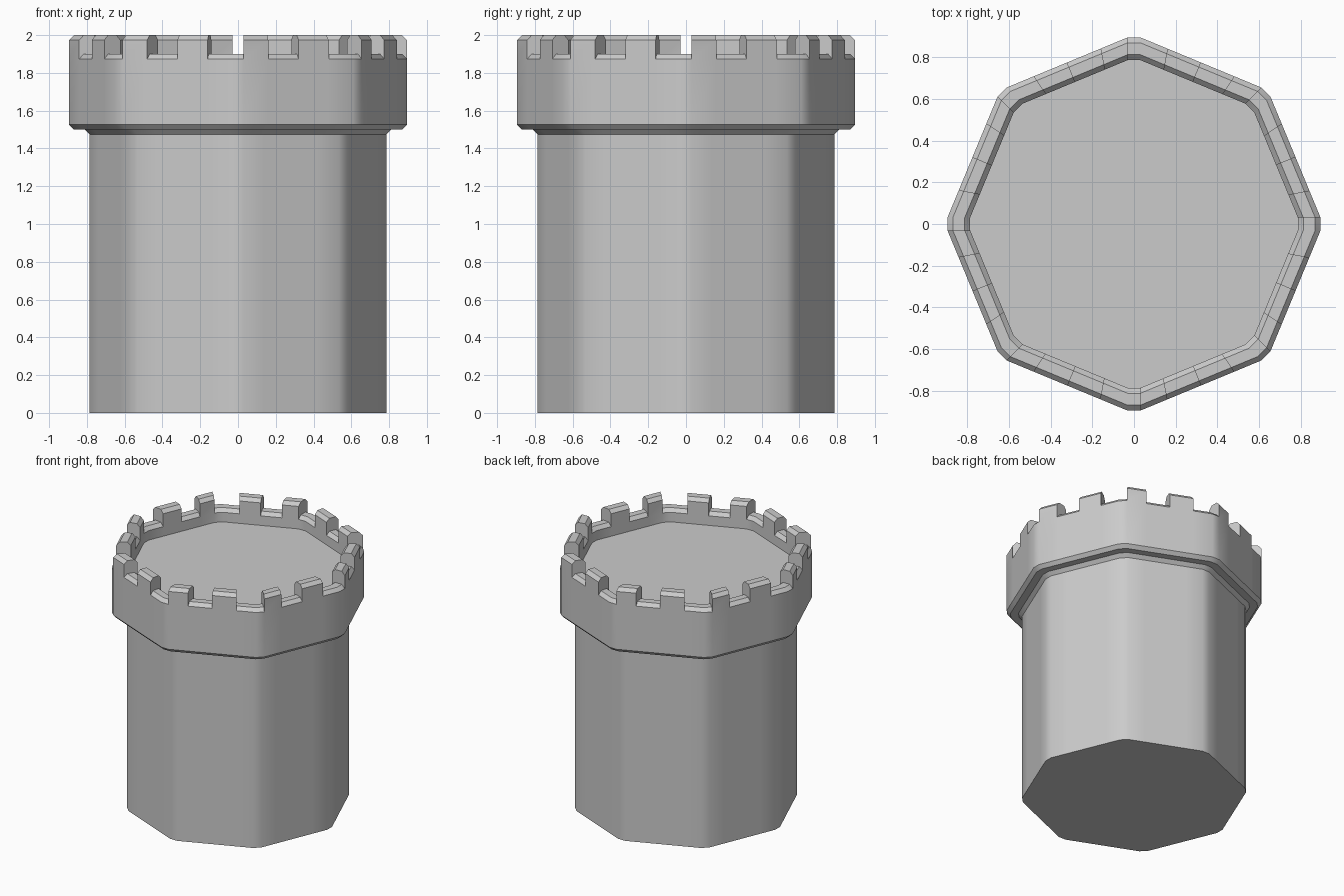
import bpy, bmesh, math
from mathutils import Vector

if "Cube" in bpy.data.objects:
    bpy.data.objects.remove(bpy.data.objects["Cube"])

SIDES, CHAMFER = 8, 0.03
OUT, IN, B = 0.907, 0.798, 0.026      # head radius, shaft radius, edge bevel
STEP = 2 * math.pi / SIDES
HIGH, LOW, FLOOR = 2.0, 1.9, 1.8      # merlon top, notch bottom, roof floor


def corner(i, r, side):
    """Chamfered octagon corner, side -1 / +1 of the corner."""
    a = i * STEP
    d = r - CHAMFER * math.tan(STEP / 2)
    return Vector((d * math.cos(a) - side * CHAMFER * math.sin(a),
                   d * math.sin(a) + side * CHAMFER * math.cos(a), 0))


def point(col, r, z):
    """Column 0-4 of each side: chamfer end, three quarter points, next chamfer."""
    i, k = divmod(col % (SIDES * 5), 5)
    if k == 0:
        p = corner(i, r, 1)
    elif k == 4:
        p = corner(i + 1, r, -1)
    else:
        a, b = i * STEP, (i + 1) * STEP
        p0 = Vector((math.cos(a), math.sin(a), 0)) * r
        p1 = Vector((math.cos(b), math.sin(b), 0)) * r
        p = p0.lerp(p1, k / 4)
    return (p.x, p.y, z)


def crest(h):
    """Bevelled rim section, outside to inside."""
    return [(OUT, h - B), (OUT - B, h), (IN + B, h), (IN, h - B)]


def top_of(col):
    return HIGH if col % 5 in (0, 2) else LOW


bm = bmesh.new()


def face(pts):
    bm.faces.new([bm.verts.new(p) for p in pts])


# Shaft, flared head and rim, swept around the octagon
base = [(IN, 0), (IN, 1.5 - B), (IN + B, 1.5), (OUT - B, 1.5),
        (OUT, 1.5 + B), (OUT, LOW - B)]
N = SIDES * 5
for c in range(N):
    h = top_of(c)
    rim = crest(h)
    if h == LOW:
        prof = base[:-1] + rim + [(IN, FLOOR)]
    else:
        prof = base + rim + [(IN, LOW - B), (IN, FLOOR)]
    for (r0, z0), (r1, z1) in zip(prof, prof[1:]):
        face([point(c, r0, z0), point(c + 1, r0, z0),
              point(c + 1, r1, z1), point(c, r1, z1)])
    # Upright notch walls where the height changes
    if top_of(c + 1 if c + 1 < N else 0) != h:
        face([point(c + 1, r, z) for r, z in crest(HIGH) + crest(LOW)[::-1]])

# Underside and roof floor
face([point(c, IN, 0) for c in range(N)])
face([point(c, IN, FLOOR) for c in range(N)])

bmesh.ops.remove_doubles(bm, verts=bm.verts, dist=1e-5)
bmesh.ops.recalc_face_normals(bm, faces=bm.faces)
mesh = bpy.data.meshes.new("round_tower")
bm.to_mesh(mesh)
bm.free()
tower = bpy.data.objects.new("battlement_tower", mesh)
bpy.context.collection.objects.link(tower)
bpy.context.view_layer.objects.active = tower
tower.select_set(True)
bpy.ops.object.shade_smooth_by_angle(angle=math.radians(30))
